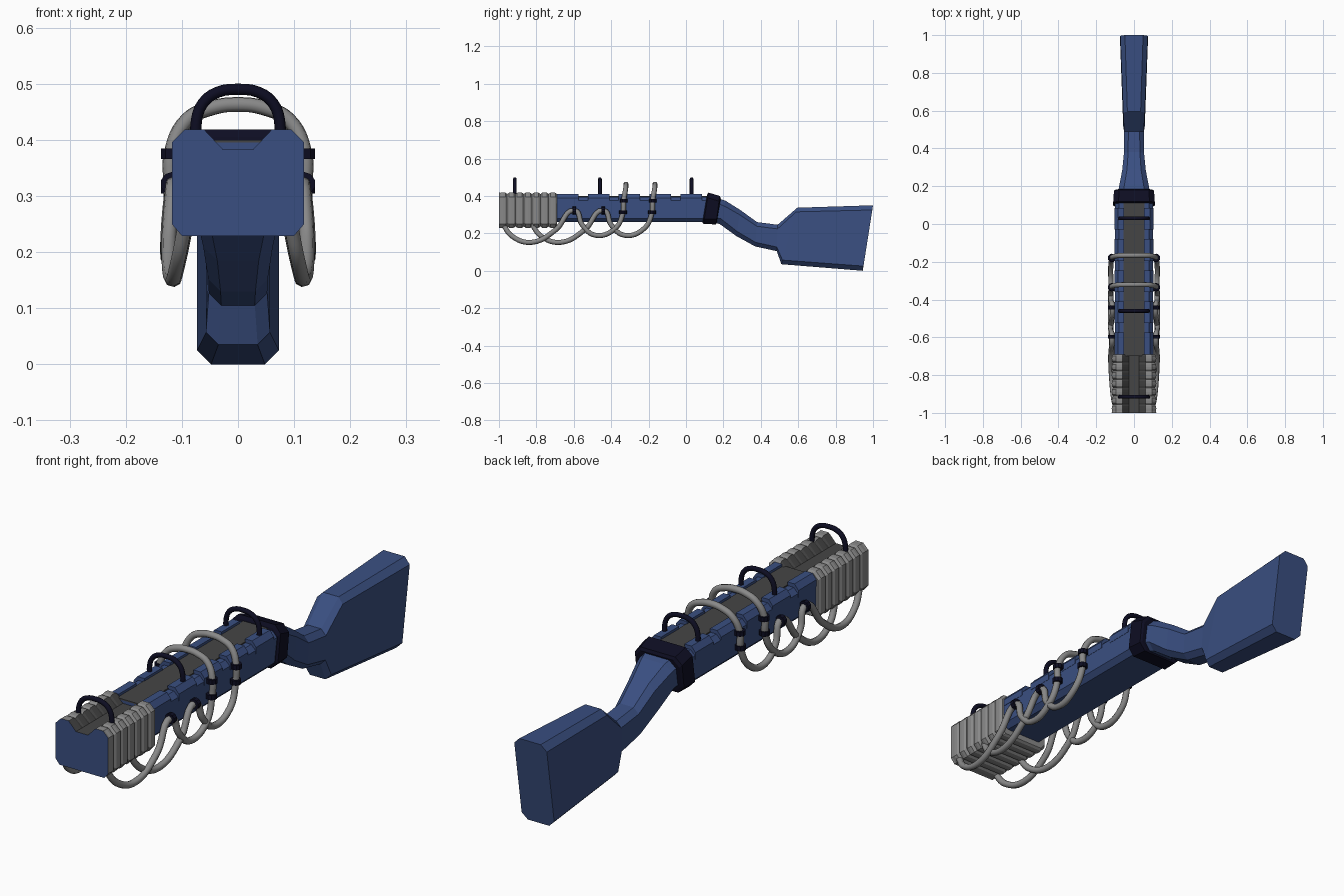
import bpy, bmesh, math

if "Cube" in bpy.data.objects:
    bpy.data.objects.remove(bpy.data.objects["Cube"])

def mat(name, c):
    m = bpy.data.materials.new(name)
    m.diffuse_color = (*c, 1)
    m.use_nodes = True
    m.node_tree.nodes["Principled BSDF"].inputs["Base Color"].default_value = m.diffuse_color
    return m

BLUE = mat("blue", (0.042, 0.078, 0.22))
GREY = mat("light_grey", (0.25, 0.25, 0.25))
DARK = mat("dark_grey", (0.06, 0.06, 0.06))
NAVY = mat("navy_black", (0.004, 0.004, 0.016))

def loft(name, rings, mats, rule=None):
    """Skin closed rings of points; rule(face centre, normal) picks the material."""
    bm = bmesh.new()
    vs = [[bm.verts.new(p) for p in r] for r in rings]
    n = len(rings[0])
    for a, b in zip(vs, vs[1:]):
        for i in range(n):
            bm.faces.new((a[i], a[(i + 1) % n], b[(i + 1) % n], b[i]))
    bm.faces.new(vs[0])
    bm.faces.new(vs[-1])
    bmesh.ops.recalc_face_normals(bm, faces=bm.faces)
    if rule:
        for f in bm.faces:
            f.material_index = rule(f.calc_center_median(), f.normal)
    me = bpy.data.meshes.new(name)
    bm.to_mesh(me)
    bm.free()
    for m in mats:
        me.materials.append(m)
    ob = bpy.data.objects.new(name, me)
    bpy.context.collection.objects.link(ob)
    return ob

def ring(yt, zt, yb, zb, hw, c):
    """Chamfered rectangle leaning from its top (yt, zt) to its bottom (yb, zb)."""
    k = c / (zt - zb)
    pts = [(hw - c, 0), (hw, k), (hw, 1 - k), (hw - c, 1)]
    pts += [(-x, t) for x, t in reversed(pts)]
    return [(x, yb + (yt - yb) * t, zb + (zt - zb) * t) for x, t in pts]

def tube(name, pts, r, m, res=2, steps=6):
    """Round tube through points, turned into a smooth mesh."""
    cu = bpy.data.curves.new(name, 'CURVE')
    cu.dimensions = '3D'
    cu.bevel_depth = r
    cu.bevel_resolution = res
    cu.resolution_u = steps
    cu.use_fill_caps = True
    sp = cu.splines.new('BEZIER')
    sp.bezier_points.add(len(pts) - 1)
    for b, p in zip(sp.bezier_points, pts):
        b.co = p
        b.handle_left_type = b.handle_right_type = 'AUTO'
    cu.materials.append(m)
    ob = bpy.data.objects.new(name, cu)
    bpy.context.collection.objects.link(ob)
    bpy.ops.object.select_all(action='DESELECT')
    ob.select_set(True)
    bpy.context.view_layer.objects.active = ob
    bpy.ops.object.convert(target='MESH')
    bpy.ops.object.shade_smooth_by_angle(angle=math.radians(50))

def mirrored(half):
    return half + [(-x, y, z) for x, y, z in reversed(half[:-1])]

# Main body, with the dark channel floor on top
loft("body", [ring(-0.70, 0.395, -0.70, 0.26, 0.10, 0.02),
              ring(0.12, 0.395, 0.10, 0.26, 0.10, 0.02)], [BLUE])
loft("channel_floor", [[(x, y, z) for x, z in
     ((-0.055, 0.36), (0.055, 0.36), (0.055, 0.4), (-0.055, 0.4))] for y in (-0.70, 0.12)], [DARK])

# Raised rail segments either side of the channel
for s in (-1, 1):
    for i in range(5):
        y = -0.69 + i * 0.165
        loft("rail_segment", [[(s * x, yy, z) for x, z in
             ((0.052, 0.38), (0.102, 0.36), (0.102, 0.388), (0.084, 0.41), (0.052, 0.41))]
             for yy in (y, y + 0.115)], [BLUE])

# Ribbed coil: blue front face, dark channel, grey ridges
def coil_ring(y, d):
    half = [(0.10 - d, 0.229 + d), (0.118 - d, 0.25 + d), (0.118 - d, 0.395 - d),
            (0.095 - d, 0.418 - d), (0.06, 0.418 - d), (0.027, 0.383)]
    return [(x, y, z) for x, z in half + [(-x, z) for x, z in reversed(half)]]

RIBS, pitch = 7, 0.31 / 7
rings = [coil_ring(-1, 0)]
for i in range(RIBS):
    for t, d in ((0.0, 0.008), (0.2, 0.001), (0.5, 0), (0.8, 0.001)):
        if i or t:
            rings.append(coil_ring(-1 + (i + t) * pitch, d))
rings.append(coil_ring(-0.69, 0.008))

def coil_rule(c, n):
    if n.y < -0.95 and c.y < -0.999:
        return 1
    return 2 if abs(c.x) < 0.05 and c.z > 0.37 and abs(n.y) < 0.8 else 0

loft("coil", rings, [GREY, BLUE, DARK], coil_rule)

# Collar between body and stock
loft("collar", [ring(0.112, 0.405, 0.088, 0.258, 0.102, 0.025),
                ring(0.120, 0.418, 0.094, 0.250, 0.110, 0.028),
                ring(0.180, 0.400, 0.160, 0.248, 0.106, 0.028),
                ring(0.186, 0.388, 0.164, 0.258, 0.098, 0.025)], [NAVY])

# Wrist and butt of the stock
loft("stock", [ring(0.15, 0.395, 0.13, 0.262, 0.088, 0.028),
               ring(0.21, 0.375, 0.18, 0.250, 0.078, 0.028),
               ring(0.29, 0.325, 0.27, 0.185, 0.062, 0.025),
               ring(0.38, 0.260, 0.37, 0.130, 0.053, 0.022),
               ring(0.49, 0.246, 0.485, 0.105, 0.052, 0.022),
               ring(0.595, 0.337, 0.51, 0.035, 0.057, 0.022),
               ring(1.0, 0.350, 0.945, 0.0, 0.073, 0.025)], [BLUE])

# Three carrying hoops over the channel
for y in (-0.915, -0.46, 0.03):
    tube("hoop", mirrored([(0.074, y, 0.39), (0.074, y, 0.435), (0.062, y, 0.466),
                           (0.036, y, 0.485), (0.0, y, 0.49)]), 0.01, NAVY, 2, 3)

# Two looping hoses that hang below each side and cross over the top
for dy, dx in ((0, 0), (-0.155, 0.002)):
    half = [(0.09, -0.83, 0.26), (0.105, -0.775, 0.185), (0.116, -0.67, 0.152),
            (0.121, -0.54, 0.22), (0.114, -0.44, 0.322), (0.122, -0.40, 0.245),
            (0.122, -0.33, 0.19), (0.123, -0.225, 0.225), (0.117, -0.182, 0.31),
            (0.117, -0.178, 0.375), (0.088, -0.168, 0.436), (0.045, -0.166, 0.457),
            (0.0, -0.166, 0.463)]
    tube("hose", mirrored([(x + (dx if x else 0), y + dy, z) for x, y, z in half]), 0.0135, GREY)
    # Clamps: two stacked bands, and one on the hanging loop's peak
    for s in (-1, 1):
        for y, z, tilt in ((-0.178, 0.375, 0), (-0.182, 0.314, 0), (-0.442, 0.322, math.pi / 2)):
            bpy.ops.mesh.primitive_cylinder_add(vertices=10, radius=0.021, depth=0.019,
                location=(s * 0.117, y + dy, z), rotation=(tilt, 0, 0))
            ob = bpy.context.object
            ob.name = "hose_clamp"
            ob.data.materials.append(NAVY)
